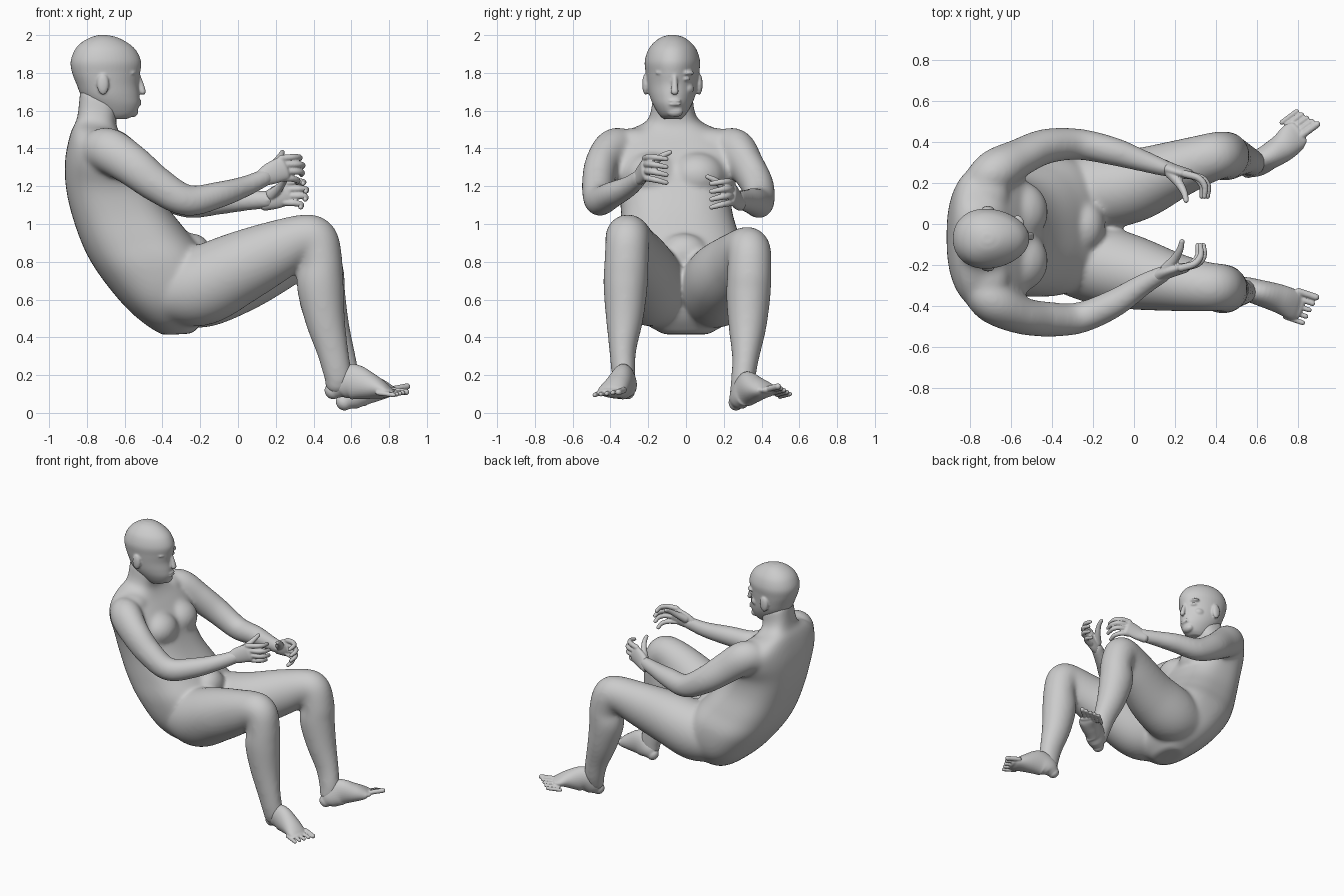
import bpy, bmesh, math
from mathutils import Vector

cube = bpy.data.objects.get("Cube")
if cube:
    bpy.data.objects.remove(cube, do_unlink=True)

skin = bpy.data.materials.new("grey_skin")
skin.use_nodes = True
GREY = (0.6, 0.6, 0.6, 1)
skin.diffuse_color = GREY
skin.node_tree.nodes["Principled BSDF"].inputs["Base Color"].default_value = GREY
SIDE = Vector((0, 1, 0))


def spline(points, steps):
    """Catmull-Rom interpolation through tuples of any length."""
    pts = [Vector(p) for p in points]
    pts = [pts[0] * 2 - pts[1]] + pts + [pts[-1] * 2 - pts[-2]]
    out = []
    for a, b, c, d in zip(pts, pts[1:], pts[2:], pts[3:]):
        for i in range(steps):
            t = i / steps
            out.append(b + (c - a) * (t / 2) + (a * 2 - b * 5 + c * 4 - d) * (t * t / 2)
                       + (b * 3 - a - c * 3 + d) * (t ** 3 / 2))
    return out + [pts[-2]]


def skin_rings(bm, rings, power=2.0, egg=0.0, sides=48):
    """Join rings given as (centre, side vector, depth vector) into a closed shell."""
    loops = []
    for centre, u, v in rings:
        loop = []
        for k in range(sides):
            a = math.tau * k / sides
            c, s = math.cos(a), math.sin(a)
            pc = math.copysign(abs(c) ** (2 / power), c)
            ps = math.copysign(abs(s) ** (2 / power), s)
            loop.append(bm.verts.new(centre + u * pc * (1 - egg * ps) + v * ps))
        loops.append(loop)
    for lo, hi in zip(loops, loops[1:]):
        for k in range(sides):
            n = (k + 1) % sides
            bm.faces.new((lo[k], lo[n], hi[n], hi[k]))
    bm.faces.new(loops[0][::-1])
    bm.faces.new(loops[-1])


def limb(bm, path, radii, sides=32, grow=0.0):
    """Tube with round ends; radii are (side, depth) per point."""
    pos, rad = spline(path, 6), spline(radii, 6)
    rings = []
    for i, c in enumerate(pos):
        t = (pos[min(i + 1, len(pos) - 1)] - pos[max(i - 1, 0)]).normalized()
        u = (SIDE - t * SIDE.dot(t)).normalized()
        rings.append((c, u * (rad[i][0] + grow), t.cross(u) * (rad[i][1] + grow), t))

    def dome(ring, sign):
        c, u, v, t = ring
        r = min(u.length, v.length)
        return [(c + t * sign * r * math.sin(a), u * math.cos(a), v * math.cos(a))
                for a in (0.3, 0.6, 0.9, 1.2, 1.4)]
    skin_rings(bm, dome(rings[0], -1)[::-1] + [r[:3] for r in rings] + dome(rings[-1], 1),
               sides=sides)


def trunk(bm, rows, power, egg=0.0):
    """Loft from rows of back x, back z, front x, front z, half width, centre y."""
    rings = []
    for bx, bz, fx, fz, w, y in spline(rows, 6):
        back, front = Vector((bx, y, bz)), Vector((fx, y, fz))
        rings.append(((back + front) / 2, SIDE * w, (front - back) / 2))
    skin_rings(bm, rings, power, egg)


def blob(bm, centre, size):
    made = bmesh.ops.create_uvsphere(bm, u_segments=32, v_segments=20, radius=1)
    for v in made["verts"]:
        v.co = Vector(centre) + v.co * Vector(size)


def finish(name, bm, voxel, smooth):
    bmesh.ops.recalc_face_normals(bm, faces=bm.faces)
    mesh = bpy.data.meshes.new(name)
    bm.to_mesh(mesh)
    bm.free()
    mesh.materials.append(skin)
    obj = bpy.data.objects.new(name, mesh)
    bpy.context.scene.collection.objects.link(obj)
    fuse = obj.modifiers.new("fuse", "REMESH")
    fuse.mode = "VOXEL"
    fuse.voxel_size = voxel
    fuse.use_smooth_shade = True
    soft = obj.modifiers.new("soften", "SMOOTH")
    soft.factor, soft.iterations = 0.5, smooth


body = bmesh.new()

# torso, from seat to neck
trunk(body, [
    (-.4, .412, -.24, .42, .12, 0), (-.49, .468, -.16, .52, .24, 0),
    (-.6, .565, -.13, .66, .32, 0),
    (-.73, .725, -.17, .83, .345, -.01), (-.815, .87, -.27, .96, .32, -.03),
    (-.88, 1.05, -.365, 1.08, .295, -.05), (-.912, 1.2, -.43, 1.19, .3, -.06),
    (-.916, 1.33, -.47, 1.29, .345, -.065), (-.9, 1.43, -.55, 1.39, .345, -.065),
    (-.88, 1.5, -.61, 1.46, .27, -.065), (-.855, 1.55, -.64, 1.51, .16, -.065),
    (-.845, 1.61, -.645, 1.55, .12, -.07), (-.835, 1.72, -.63, 1.64, .105, -.07)], 2.6)
for s in (-1, 1):
    blob(body, (-.56, -.06 + s * .12, 1.255), (.14, .15, .125))   # chest
    blob(body, (-.72, -.06 + s * .2, 1.43), (.11, .13, .08))     # shoulder slope
blob(body, (-.24, -.01, .84), (.1, .13, .11))                    # groin

# arms
ARM_R = [(.1, .1), (.105, .115), (.087, .105), (.081, .092), (.072, .078), (.065, .066),
         (.05, .052), (.036, .043)]
limb(body, [(-.76, -.28, 1.37), (-.69, -.375, 1.39), (-.56, -.445, 1.31), (-.43, -.465, 1.21),
            (-.27, -.46, 1.125), (-.1, -.39, 1.155), (.04, -.3, 1.2), (.15, -.24, 1.25)],
     ARM_R, grow=.005)
limb(body, [(-.75, .17, 1.37), (-.68, .255, 1.39), (-.56, .325, 1.3), (-.43, .38, 1.2),
            (-.27, .39, 1.115), (-.1, .355, 1.12), (.04, .31, 1.125), (.16, .27, 1.13)],
     ARM_R, grow=.005)

# legs
LEG_R = [(.17, .17), (.19, .205), (.175, .188), (.138, .157), (.118, .125), (.112, .118),
         (.112, .108), (.113, .12), (.095, .102), (.067, .08), (.058, .07), (.05, .06)]
limb(body, [(-.36, -.15, .645), (-.2, -.19, .67), (0, -.24, .765), (.2, -.285, .858),
            (.34, -.305, .92), (.41, -.31, .91), (.44, -.315, .8), (.435, -.32, .68),
            (.46, -.325, .5), (.5, -.335, .33), (.528, -.33, .2), (.525, -.325, .15)],
     LEG_R, grow=.005)
limb(body, [(-.36, .14, .645), (-.2, .16, .66), (0, .19, .72), (.2, .265, .8),
            (.34, .315, .855), (.41, .335, .845), (.45, .335, .73), (.445, .33, .62),
            (.485, .325, .45), (.54, .315, .29), (.57, .3, .17), (.57, .285, .11)],
     LEG_R, grow=.005)
finish("body", body, .011, 28)

# head
head = bmesh.new()
HEAD = [(1.555, -.69, -.59, .045), (1.58, -.74, -.545, .07), (1.63, -.79, -.522, .1),
        (1.68, -.83, -.522, .12), (1.74, -.855, -.527, .132), (1.8, -.878, -.518, .14),
        (1.86, -.886, -.513, .145), (1.92, -.865, -.54, .128), (1.96, -.83, -.585, .098),
        (1.988, -.78, -.64, .06), (2, -.74, -.69, .022)]
trunk(head, [(b, z, f, z, w, -.072) for z, b, f, w in HEAD], 2.05, .14)
FACE_Y = -.06
limb(head, [(-.53, FACE_Y, 1.79), (-.516, FACE_Y, 1.74), (-.504, FACE_Y, 1.7)],
     [(.012, .012), (.016, .017), (.021, .017)])
blob(head, (-.56, FACE_Y, 1.595), (.032, .045, .03))             # chin
for dz in (-.009, .009):
    blob(head, (-.53, FACE_Y, 1.643 + dz), (.02, .036, .009))    # lips
for s in (-1, 1):
    blob(head, (-.57, FACE_Y + s * .058, 1.8), (.034, .045, .016))     # brow
    blob(head, (-.57, FACE_Y + s * .056, 1.768), (.03, .026, .012))    # eye
    blob(head, (-.61, FACE_Y + s * .06, 1.715), (.045, .042, .035))    # cheek
    blob(head, (-.715, -.072 + s * .142, 1.74), (.032, .018, .056))    # ear
finish("head", head, .006, 6)

# feet with toes
FOOT_R = [(.04, .045), (.056, .075), (.062, .095), (.07, .066), (.073, .038), (.062, .02)]


def foot(name, path, big_toe, little_toe):
    bm = bmesh.new()
    limb(bm, path, FOOT_R)
    first, last, ball = Vector(big_toe), Vector(little_toe), Vector(path[-2])
    heading = (ball - Vector(path[1])).normalized()
    for i in range(5):
        end = first.lerp(last, i / 4)
        r = .017 if i == 0 else .0125
        limb(bm, [end - heading * .09, end - heading * .04, end], [(r, r)] * 3, 12)
    finish(name, bm, .005, 3)


foot("right_foot", [(.5, -.31, .115), (.54, -.315, .145), (.605, -.333, .165),
                    (.71, -.365, .138), (.78, -.395, .115), (.81, -.405, .108)],
     (.89, -.358, .11), (.825, -.483, .095))
foot("left_foot", [(.56, .265, .055), (.59, .285, .083), (.645, .32, .125),
                   (.73, .375, .125), (.78, .425, .12), (.805, .445, .12)],
     (.895, .487, .14), (.795, .55, .1))

# hands: palm, four curled fingers and a thumb, mirrored for the left
for name, s, shift in (("right_hand", 1, (0, 0, 0)), ("left_hand", -1, (.02, .03, -.13))):
    hand = bmesh.new()

    def at(x, y, z):
        return Vector((x, y * s, z)) + Vector(shift)
    limb(hand, [at(.12, -.255, 1.24), at(.17, -.235, 1.265), at(.24, -.215, 1.295)],
         [(.033, .042), (.03, .058), (.026, .064)])
    for i in range(4):
        drop = .038 * i
        reach = (.0, .015, .012, -.012)[i]
        limb(hand, [at(.23, -.215, 1.347 - drop * .9), at(.295 + reach, -.195, 1.354 - drop),
                    at(.326 + reach, -.155, 1.352 - drop * 1.05),
                    at(.324 + reach, -.105, 1.344 - drop * 1.1)],
             [(.019, .019), (.017, .017), (.016, .016), (.013, .013)], 16)
    limb(hand, [at(.16, -.22, 1.285), at(.2, -.17, 1.325), at(.225, -.125, 1.36),
                at(.235, -.085, 1.38)],
         [(.03, .03), (.022, .022), (.017, .017), (.013, .013)], 16)
    finish(name, hand, .005, 3)
